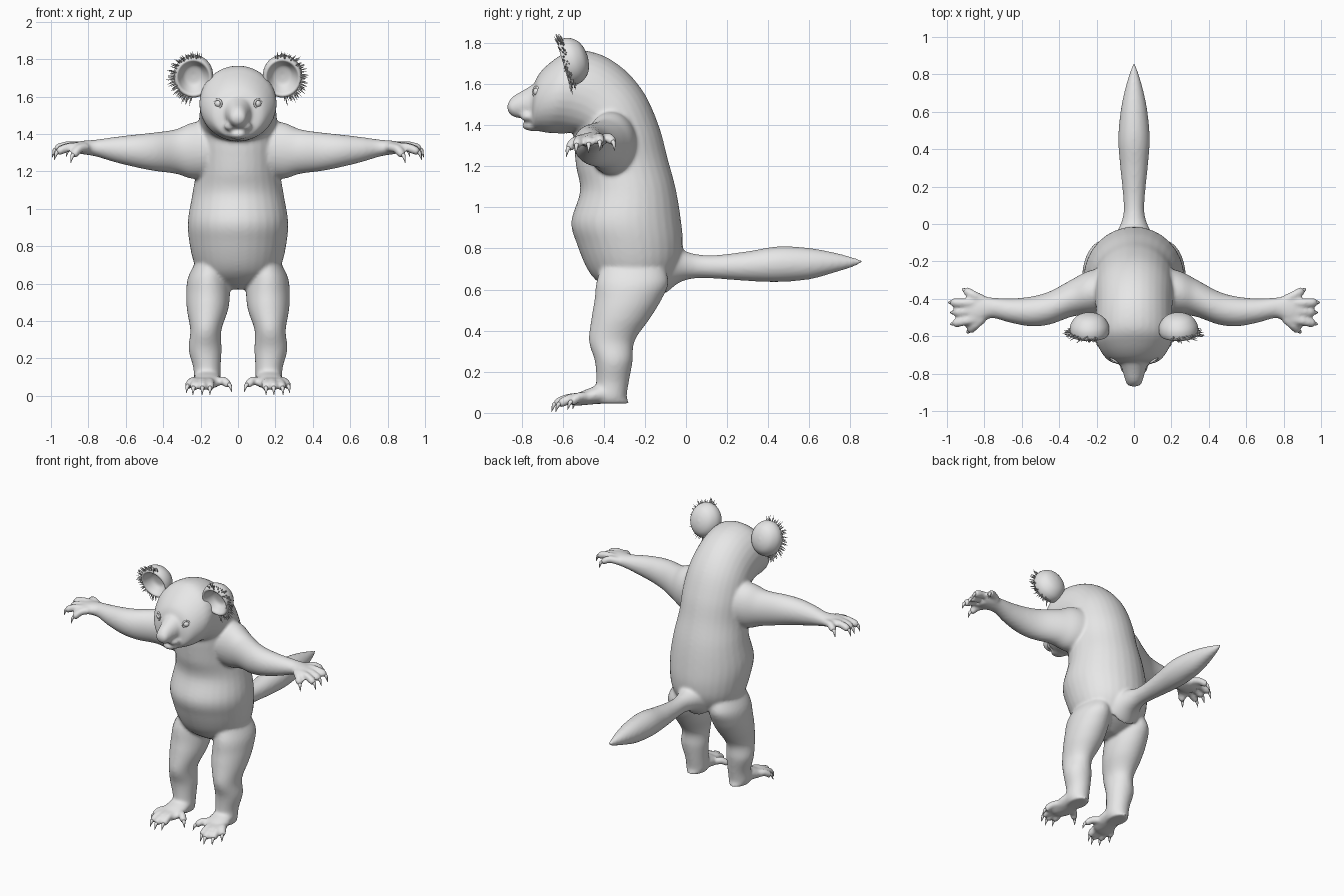
import bpy, bmesh, math, random
from mathutils import Vector, Matrix

if "Cube" in bpy.data.objects:
    bpy.data.objects.remove(bpy.data.objects["Cube"])

random.seed(4)
grey = bpy.data.materials.new("soft_grey")
grey.diffuse_color = (0.8, 0.8, 0.8, 1)
grey.use_nodes = True
grey.node_tree.nodes["Principled BSDF"].inputs["Base Color"].default_value = grey.diffuse_color


def loft(bm, sections, steps=5, n=32):
    """Closed smooth skin through elliptical sections (centre, half axis u, half axis v)."""
    secs = [[Vector(c) for c in s] for s in sections]
    pts = [secs[0]] + secs + [secs[-1]]
    smooth = []
    for i in range(1, len(pts) - 2):
        for k in range(steps):
            t = k / steps
            smooth.append([0.5 * (2 * b + (c - a) * t + (2 * a - 5 * b + 4 * c - d) * t * t
                                  + (3 * b - a - 3 * c + d) * t ** 3)
                           for a, b, c, d in zip(*pts[i - 1:i + 3])])
    smooth.append(secs[-1])
    rings = []
    for c, u, v in smooth:
        rings.append([bm.verts.new(c + u * math.cos(2 * math.pi * j / n) + v * math.sin(2 * math.pi * j / n))
                      for j in range(n)])
    for r, q in zip(rings, rings[1:]):
        for j in range(n):
            bm.faces.new((r[j], r[(j + 1) % n], q[(j + 1) % n], q[j]))
    bm.faces.new(rings[0])
    bm.faces.new(rings[-1])


def section(y0, z0, y1, z1, w, x=0):
    """Section spanning two side-profile points, w = half width in x."""
    return ((x, (y0 + y1) / 2, (z0 + z1) / 2), (w, 0, 0), (0, (y1 - y0) / 2, (z1 - z0) / 2))


def tube(bm, points, radii, steps=4, n=12):
    points = [Vector(p) for p in points]
    d = (points[-1] - points[0]).normalized()
    u = d.cross(Vector((0, 0, 1))).normalized()
    v = u.cross(d)
    loft(bm, [(p, u * r, v * r) for p, r in zip(points, radii)], steps, n)


def ball(bm, centre, size):
    m = Matrix.Translation(centre) @ Matrix.Diagonal((*size, 1))
    bmesh.ops.create_uvsphere(bm, u_segments=24, v_segments=14, radius=1, matrix=m)


def finish(bm, name):
    bmesh.ops.recalc_face_normals(bm, faces=bm.faces)
    me = bpy.data.meshes.new(name)
    bm.to_mesh(me)
    bm.free()
    me.materials.append(grey)
    ob = bpy.data.objects.new(name, me)
    bpy.context.collection.objects.link(ob)
    for p in me.polygons:
        p.use_smooth = True
    return ob


body, claws = bmesh.new(), bmesh.new()

# Torso sweeping up the back and forward into the head
loft(body, [section(*s) for s in (
    (-.21, .57, -.32, .57, .07), (-.09, .63, -.42, .63, .19), (-.03, .72, -.48, .70, .235),
    (-.015, .82, -.53, .82, .26), (-.025, .94, -.558, .93, .268), (-.05, 1.09, -.515, 1.08, .243),
    (-.09, 1.24, -.535, 1.20, .222), (-.13, 1.39, -.545, 1.31, .218), (-.2, 1.55, -.55, 1.36, .21),
    (-.3, 1.67, -.58, 1.36, .205), (-.42, 1.745, -.62, 1.36, .205), (-.55, 1.765, -.67, 1.362, .205),
    (-.64, 1.72, -.71, 1.37, .18), (-.715, 1.65, -.745, 1.38, .135), (-.745, 1.58, -.755, 1.43, .07))])

# Muzzle, lower jaw and lips
loft(body, [section(*s) for s in (
    (-.68, 1.64, -.68, 1.41, .10), (-.773, 1.58, -.77, 1.43, .066), (-.835, 1.545, -.83, 1.437, .048),
    (-.862, 1.515, -.858, 1.455, .036), (-.87, 1.495, -.869, 1.475, .014))])
ball(body, (0, -.735, 1.398), (.055, .065, .028))

# Tail
loft(body, [section(y, top, y, low, w) for y, top, low, w in (
    (-.1, .86, .58, .13), (-.03, .80, .635, .085), (.05, .772, .655, .057), (.15, .768, .653, .058),
    (.3, .786, .642, .073), (.45, .81, .637, .084), (.6, .802, .65, .072), (.72, .78, .682, .048),
    (.81, .757, .71, .022), (.86, .742, .732, .004))])


def digit(base, tip, r, drop, reach):
    """Finger or toe with a hooked claw at its end."""
    b, t = Vector(base), Vector(tip)
    out = (t - b).normalized()
    mid = b.lerp(t, .6) + Vector((0, 0, .012))
    tube(body, (b, mid, t, t + out * r * .7), (r * 1.1, r, r, r * .35))
    out.z = 0
    tube(claws, (t - out * .004, t + out * reach * .6 + Vector((0, 0, -drop * .25)),
                 t + out * reach + Vector((0, 0, -drop))), (.013, .010, .001), 3, 8)


for s in (-1, 1):
    # Arm
    loft(body, [((s * x, (y0 + y1) / 2, (z0 + z1) / 2), (0, (y1 - y0) / 2, 0), (0, 0, (z1 - z0) / 2))
                for x, y0, y1, z0, z1 in (
        (.10, -.22, -.48, 1.16, 1.47), (.24, -.25, -.485, 1.16, 1.462), (.33, -.295, -.495, 1.187, 1.426),
        (.45, -.36, -.537, 1.203, 1.408), (.55, -.388, -.547, 1.223, 1.397), (.66, -.398, -.528, 1.25, 1.384),
        (.76, -.393, -.503, 1.28, 1.37), (.83, -.385, -.53, 1.292, 1.364), (.88, -.405, -.53, 1.30, 1.355))])
    # Fingers
    for by, tx, ty, tz in ((-.405, .895, -.36, 1.325), (-.425, .965, -.42, 1.325), (-.46, .955, -.472, 1.315),
                           (-.50, .955, -.53, 1.31), (-.505, .875, -.565, 1.295)):
        digit((s * .81, by, 1.33), (s * tx, ty, tz), .024, .05, .028)
    # Leg
    loft(body, [section(yb, z, yf, z, w, s * x) for z, yb, yf, x, w in (
        (.74, -.12, -.40, .14, .07), (.64, -.085, -.435, .158, .107), (.55, -.12, -.445, .16, .117),
        (.46, -.175, -.46, .163, .11), (.35, -.25, -.472, .172, .083), (.25, -.26, -.443, .176, .088),
        (.15, -.278, -.437, .166, .073), (.08, -.288, -.45, .165, .07), (.045, -.275, -.45, .165, .055))])
    # Foot
    loft(body, [section(y, hi, y, lo, w, s * x) for y, hi, lo, x, w in (
        (-.32, .13, .05, .165, .06), (-.40, .14, .045, .165, .07), (-.47, .12, .04, .168, .076),
        (-.53, .095, .035, .175, .07), (-.56, .08, .04, .185, .05))])
    # Toes
    for bx, tx, ty, tz in ((.12, .055, -.53, .065), (.15, .15, -.605, .05), (.18, .19, -.625, .05),
                           (.205, .235, -.605, .05), (.215, .262, -.55, .06)):
        digit((s * bx, -.47, .075), (s * tx, ty, tz), .024, .045, .03)
    # Upper lip pad
    ball(body, (s * .04, -.765, 1.442), (.034, .04, .026))

# Blend all the flesh into one skin
skin = finish(body, "body")
rm = skin.modifiers.new("blend", 'REMESH')
rm.mode = 'VOXEL'
rm.voxel_size = .01
rm.use_smooth_shade = True
sm = skin.modifiers.new("soften", 'SMOOTH')
sm.factor = .5
sm.iterations = 6
finish(claws, "claws")

# Ears: a cupped bowl with a domed back, fringed with short tufts
front = Vector((0, -.96, -.28))
up = Vector((0, -.28, .96))
for s, side in ((-1, "left"), (1, "right")):
    centre = Vector((s * .238, -.588, 1.703))
    out = Vector((s, 0, 0))
    ear, tufts = bmesh.new(), bmesh.new()
    loft(ear, [(centre + front * d, out * r, up * r * 1.1) for r, d in (
        (.004, -.052), (.045, -.045), (.068, -.018), (.084, .008), (.098, .006), (.106, -.02),
        (.10, -.055), (.075, -.09), (.04, -.108), (.004, -.114))], 4, 40)
    finish(ear, side + "_ear")
    for i in range(64):
        a = math.radians(-85 + 195 * i / 63 + random.uniform(-2, 2))
        ray = out * math.cos(a) + up * math.sin(a) * 1.1
        root = centre + ray * random.uniform(.088, .1) + front * random.uniform(-.02, .006)
        tip = root + ray * random.uniform(.025, .045) + Vector((s * .004, random.uniform(-.012, .006), -.006))
        tube(tufts, (root, root.lerp(tip, .5), tip), (.004, .003, .0004), 1, 5)
    finish(tufts, side + "_ear_tufts")
    # Eye with a thin lid ring
    eye = bmesh.new()
    ball(eye, (s * .103, -.722, 1.562), (.022, .022, .02))
    finish(eye, side + "_eye")
    look = Vector((s * .6, -.8, 0))
    bpy.ops.mesh.primitive_torus_add(major_segments=28, minor_segments=8, major_radius=.023, minor_radius=.006,
                                     location=Vector((s * .103, -.722, 1.562)) + look * .008,
                                     rotation=look.to_track_quat('Z', 'Y').to_euler())
    lid = bpy.context.object
    lid.name = side + "_eyelid"
    lid.data.materials.append(grey)
    bpy.ops.object.shade_smooth()
